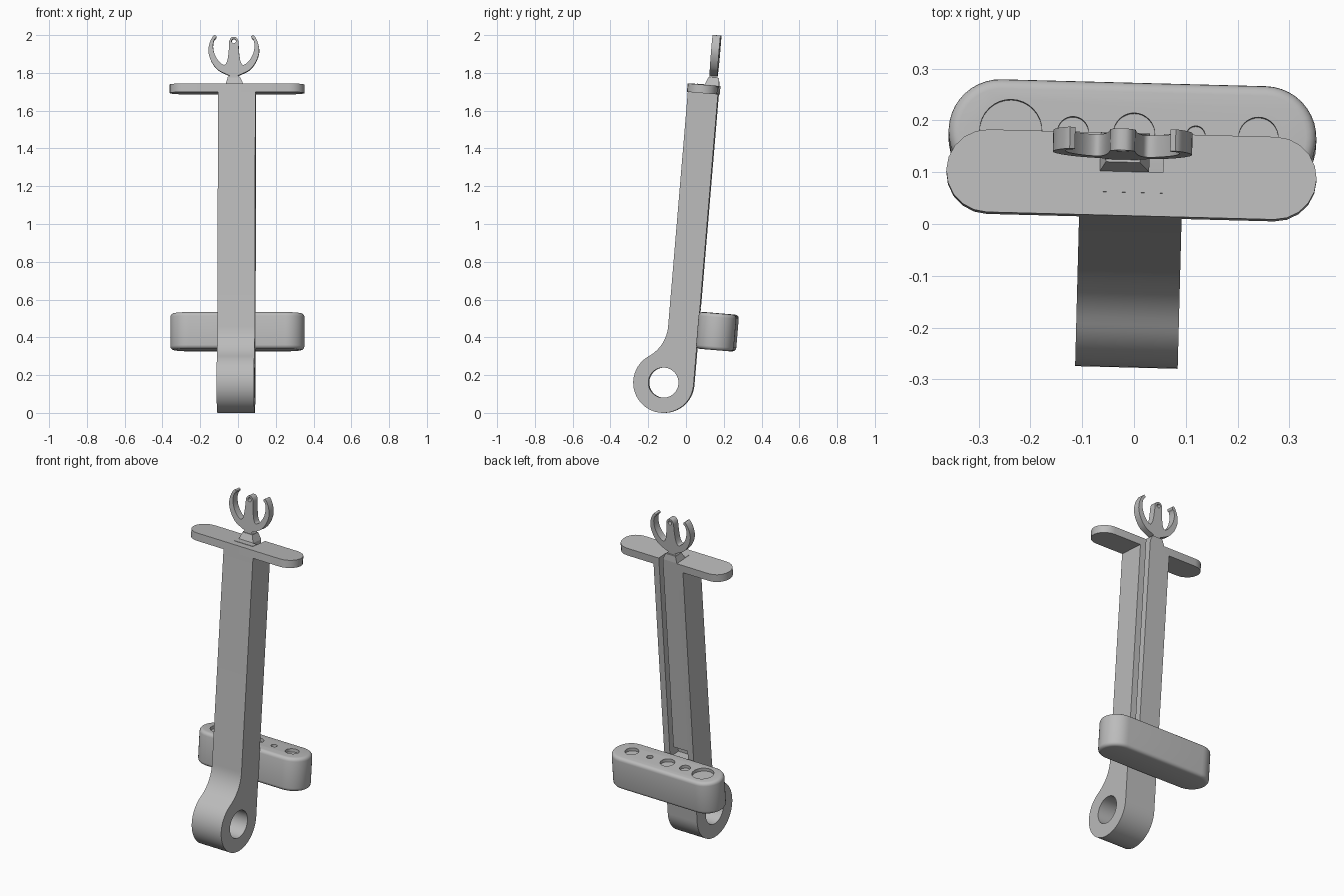
import bpy, bmesh, math
from mathutils import Matrix, Vector

if "Cube" in bpy.data.objects:
    bpy.data.objects.remove(bpy.data.objects["Cube"])

grey = bpy.data.materials.new("plain_grey")
grey.use_nodes = True
grey.diffuse_color = (0.5, 0.5, 0.5, 1)
grey.node_tree.nodes["Principled BSDF"].inputs["Base Color"].default_value = (0.5, 0.5, 0.5, 1)

# The whole stand leans back slightly around the pivot ring
FRAME = (Matrix.Translation((-0.0105, -0.117, 0.16))
         @ Matrix.Rotation(math.radians(-1.5), 4, 'Z')
         @ Matrix.Rotation(math.radians(-4.8), 4, 'X'))


def arc(cx, cy, r, start, end, n):
    """Points on an arc, angles in degrees."""
    angles = [math.radians(start + (end - start) * i / n) for i in range(n + 1)]
    return [(cx + r * math.cos(a), cy + r * math.sin(a)) for a in angles]


def circle(cx, cy, r, n=32):
    return arc(cx, cy, r, 0, 360, n)[:-1]


def rect(a0, a1, b0, b1):
    return [(a0, b0), (a1, b0), (a1, b1), (a0, b1)]


def stadium(cy, length, r, n):
    h = length / 2 - r
    return arc(h, cy, r, -90, 90, n) + arc(-h, cy, r, 90, 270, n)


def smooth_path(pts, n=4):
    """Catmull-Rom curve through the points."""
    p = [Vector(q) for q in [pts[0]] + pts + [pts[-1]]]
    out = []
    for a, b, c, d in zip(p, p[1:], p[2:], p[3:]):
        for i in range(n):
            t = i / n
            v = 0.5 * (2 * b + (c - a) * t + (2 * a - 5 * b + 4 * c - d) * t ** 2
                       + (3 * b - a - 3 * c + d) * t ** 3)
            out.append(tuple(v))
    return out + [pts[-1]]


def finish(name, bm):
    bmesh.ops.recalc_face_normals(bm, faces=bm.faces)
    me = bpy.data.meshes.new(name)
    bm.to_mesh(me)
    bm.free()
    me.materials.append(grey)
    ob = bpy.data.objects.new(name, me)
    bpy.context.collection.objects.link(ob)
    ob.matrix_world = FRAME
    return ob


def prism(name, loops, axis, lo, hi, bevel=0):
    """Extrude outlines (the first is the outside, the rest holes) along an axis."""
    place = {'x': lambda a, b: (lo, a, b), 'y': lambda a, b: (a, lo, b),
             'z': lambda a, b: (a, b, lo)}[axis]
    step = Vector([(hi - lo) * (axis == k) for k in 'xyz'])
    bm = bmesh.new()
    for loop in loops:
        vs = [bm.verts.new(place(*p)) for p in loop]
        for u, v in zip(vs, vs[1:] + vs[:1]):
            bm.edges.new((u, v))
    if len(loops) == 1:
        bm.faces.new(bm.verts)
    else:
        bmesh.ops.triangle_fill(bm, edges=bm.edges[:], use_beauty=True)
    ext = bmesh.ops.extrude_face_region(bm, geom=bm.faces[:], use_keep_orig=True)
    bmesh.ops.translate(bm, vec=step, verts=[g for g in ext['geom']
                                             if isinstance(g, bmesh.types.BMVert)])
    if bevel:
        rim = [e for e in bm.edges if any(len(f.verts) > 4 for f in e.link_faces)]
        bmesh.ops.bevel(bm, geom=rim, offset=bevel, segments=4, profile=0.5,
                        affect='EDGES')
    return finish(name, bm)


def activate(ob):
    bpy.ops.object.select_all(action='DESELECT')
    ob.select_set(True)
    bpy.context.view_layer.objects.active = ob


def cut(ob, cutter):
    cutter.hide_render = True
    mod = ob.modifiers.new("cut", 'BOOLEAN')
    mod.operation, mod.solver, mod.object = 'DIFFERENCE', 'EXACT', cutter
    activate(ob)
    bpy.ops.object.modifier_apply(modifier=mod.name)


# Arm with the pivot ring and a fillet into the shaft
R, FILLET = 0.16, 0.2
rise = math.sqrt((R + FILLET) ** 2 - FILLET ** 2)
turn = math.degrees(math.atan2(rise, FILLET))
outline = (arc(0, 0, R, 180 - turn, 360, 40) + [(R, 1.545), (0, 1.545)]
           + arc(-FILLET, rise, FILLET, 0, -turn, 12)[:-1])
arm = prism("arm", [outline, circle(0, 0, 0.08)], 'x', -0.099, 0.099)

# Cross plate on top of the arm
plate = prism("top_plate", [stadium(0.08, 0.715, 0.08, 10)], 'z', 1.545, 1.59)

# Groove down the back of the arm and plate
groove = prism("groove_cutter", [rect(-0.061, 0.061, 0.085, 0.3)], 'z', 0.36, 1.7)
for part in (arm, plate):
    cut(part, groove)
bpy.data.objects.remove(groove)

inlay = prism("plate_inlay", [rect(-0.061, 0.061, 0.045, 0.085)], 'z', 1.588, 1.592)

# Sliding bar in the groove, with a tapered head
bar = prism("sliding_bar", [rect(-0.061, 0.034, 0.085, R)], 'z', 0.43, 1.592)
bm = bmesh.new()
low = [bm.verts.new((x, y, 1.592)) for x, y in rect(-0.061, 0.034, 0.085, R)]
top = [bm.verts.new((x, y, 1.63)) for x, y in rect(-0.05, 0.016, 0.1, 0.155)]
bm.faces.new(low)
bm.faces.new(top)
for i in range(4):
    j = (i + 1) % 4
    bm.faces.new((low[i], low[j], top[j], top[i]))
head = finish("bar_head", bm)

# Three-pronged fork, drawn as one half and mirrored
neck = [(0.034, 1.62), (0.032, 1.632), (0.022, 1.64)]
outer = [(0.04, 1.648), (0.085, 1.672), (0.118, 1.715), (0.134, 1.765),
         (0.129, 1.81), (0.113, 1.845), (0.102, 1.856)]
inner = [(0.092, 1.85), (0.095, 1.838), (0.104, 1.83), (0.11, 1.795), (0.1, 1.75),
         (0.075, 1.712), (0.05, 1.697), (0.036, 1.715), (0.028, 1.76), (0.024, 1.825)]
half = neck + smooth_path(outer) + smooth_path(inner) + arc(0, 1.825, 0.022, 15, 75, 4)
MID = -0.0185
full = half + [(-x, z) for x, z in reversed(half)]
fork = prism("fork", [[(x + MID, z) for x, z in full], circle(MID, 1.824, 0.012, 16)],
             'y', 0.105, 0.147)

# Rounded holder block with shallow round pockets
block = prism("holder_block", [stadium(0.26, 0.71, 0.1, 20)], 'z', 0.195, 0.39, 0.02)
pockets = [(-0.235, 0.06), (-0.115, 0.03), (0.003, 0.04), (0.122, 0.018), (0.243, 0.038)]
for x, r in pockets:
    cutter = prism("pocket_cutter", [circle(x, 0.26, r)], 'z', 0.372, 0.45)
    cut(block, cutter)
    bpy.data.objects.remove(cutter)

for ob in (arm, plate, inlay, bar, head, fork, block):
    activate(ob)
    bpy.ops.object.shade_smooth_by_angle(angle=math.radians(30))
